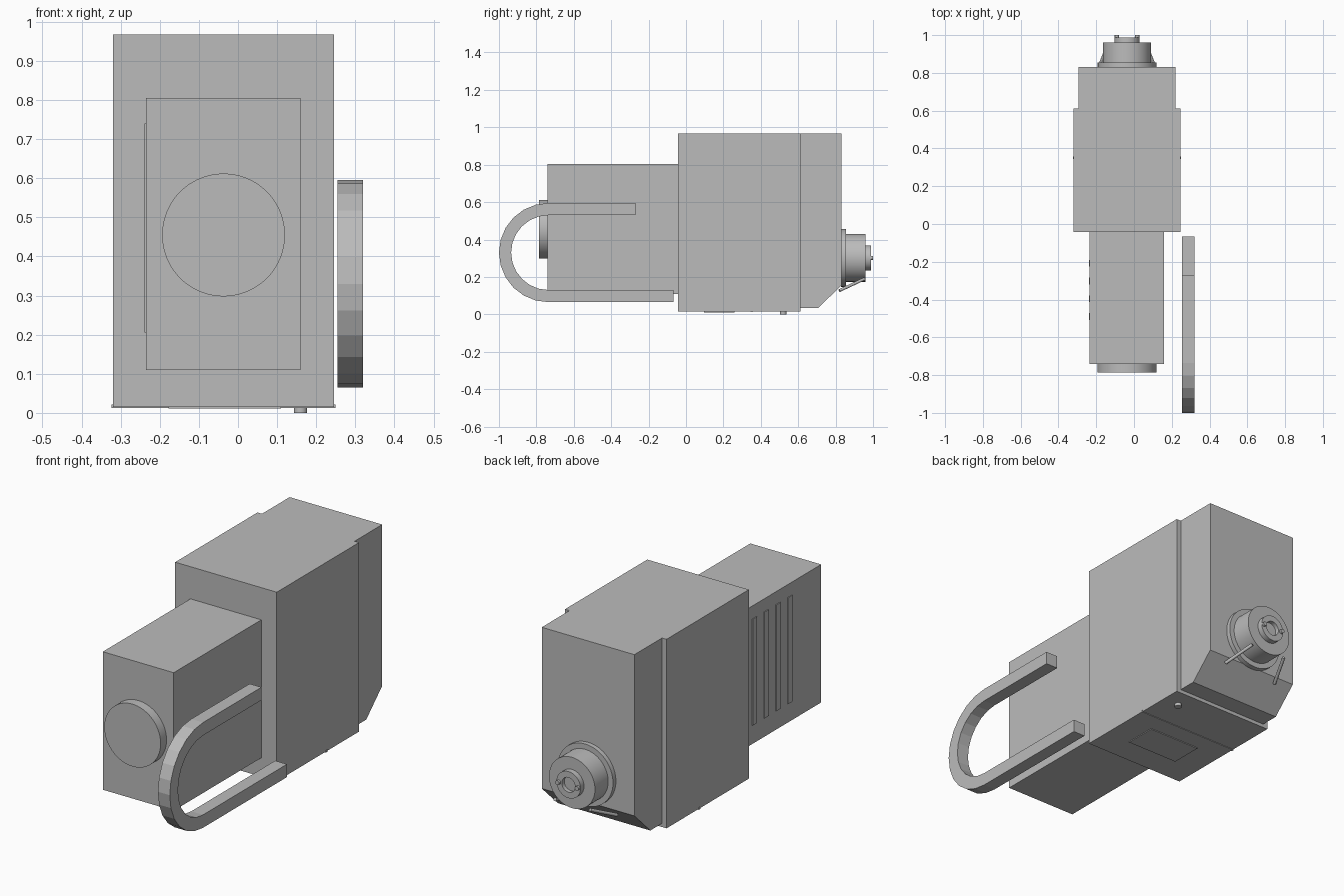
import bpy, bmesh, math
from math import pi, sin, cos
from mathutils import Vector

cube = bpy.data.objects.get("Cube")
if cube:
    bpy.data.objects.remove(cube, do_unlink=True)

grey = bpy.data.materials.new("plain grey")
grey.use_nodes = True
COLOUR = (0.5, 0.5, 0.5, 1)
grey.diffuse_color = COLOUR
grey.node_tree.nodes["Principled BSDF"].inputs["Base Color"].default_value = COLOUR


def finish(name, bm, smooth=False):
    """Turn a bmesh into a grey object."""
    bmesh.ops.recalc_face_normals(bm, faces=bm.faces)
    mesh = bpy.data.meshes.new(name)
    bm.to_mesh(mesh)
    bm.free()
    mesh.materials.append(grey)
    ob = bpy.data.objects.new(name, mesh)
    bpy.context.collection.objects.link(ob)
    if smooth:
        bpy.ops.object.select_all(action='DESELECT')
        ob.select_set(True)
        bpy.context.view_layer.objects.active = ob
        bpy.ops.object.shade_smooth_by_angle(angle=math.radians(30))
    return ob


def extrude_side(name, outline, x0, x1):
    """Extrude a (y, z) outline from x0 to x1."""
    bm = bmesh.new()
    face = bm.faces.new([bm.verts.new((x0, y, z)) for y, z in outline])
    new = bmesh.ops.extrude_face_region(bm, geom=[face])["geom"]
    moved = [v for v in new if isinstance(v, bmesh.types.BMVert)]
    bmesh.ops.translate(bm, verts=moved, vec=(x1 - x0, 0, 0))
    return finish(name, bm)


def box(name, x, y, z):
    return extrude_side(name, [(y[0], z[0]), (y[1], z[0]), (y[1], z[1]), (y[0], z[1])], *x)


def rod(name, a, b, radius, segments=64):
    """Cylinder between two points."""
    a, b = Vector(a), Vector(b)
    bm = bmesh.new()
    bmesh.ops.create_cone(bm, cap_ends=True, segments=segments, radius1=radius,
                          radius2=radius, depth=(b - a).length)
    bmesh.ops.rotate(bm, verts=bm.verts, matrix=(b - a).to_track_quat('Z', 'Y').to_matrix())
    bmesh.ops.translate(bm, verts=bm.verts, vec=(a + b) / 2)
    return finish(name, bm, True)


def lathe(name, profile, cx, cz, segments=64):
    """Spin a (radius, y) profile around a front-to-back axis."""
    bm = bmesh.new()
    verts = [bm.verts.new((cx + r, y, cz)) for r, y in profile]
    edges = [bm.edges.new(pair) for pair in zip(verts, verts[1:])]
    bmesh.ops.spin(bm, geom=verts + edges, cent=(cx, 0, cz), axis=(0, 1, 0),
                   angle=2 * pi, steps=segments)
    bmesh.ops.remove_doubles(bm, verts=bm.verts, dist=1e-4)
    return finish(name, bm, True)


# Housing
box("main_body", (-.32, .246), (-.043, .612), (.015, .967))
extrude_side("rear_body", [(.612, .033), (.705, .033), (.832, .155), (.832, .967), (.612, .967)],
             -.295, .221)
box("front_body", (-.235, .16), (-.74, -.043), (.11, .805))

# Front disc
CX = -.037
rod("front_disc", (CX, -.74, .455), (CX, -.787, .455), .157, 96)

# Vent ribs on the right side
for i in range(4):
    y = -.19 - i * .094
    box(f"vent_rib_{i + 1}", (-.239, -.235), (y - .035, y), (.205, .74))

# Underside: seam strip, raised plate and foot
box("seam_strip", (-.323, .249), (.345, .358), (.012, .022))
box("bottom_plate", (-.178, .11), (.095, .26), (.011, .015))
rod("foot_pin", (.16, .52, 0), (.16, .52, .015), .017, 32)

# U-shaped handle on the left side
CY, CZ, OUTER, INNER, STEPS = -.735, .33, .265, .2, 12


def arc(r):
    angles = [pi / 2 + pi * i / STEPS for i in range(STEPS + 1)]
    return [(CY + r * cos(t), CZ + r * sin(t)) for t in angles]


TOP_END, LOW_END = -.27, -.067
outline = ([(TOP_END, CZ + OUTER)] + arc(OUTER) + [(LOW_END, CZ - OUTER), (LOW_END, CZ - INNER)]
           + arc(INNER)[::-1] + [(TOP_END, CZ + INNER)])
extrude_side("handle", outline, .254, .32)

# Rear connector with recessed centre
KZ = .302
lathe("rear_connector", [(0, .83), (.155, .83), (.155, .855), (.128, .855), (.128, .96),
                         (.067, .96), (.067, .988), (.037, .988), (.037, .968), (0, .968)], CX, KZ)
for side, s in (("left", 1), ("right", -1)):
    rod(f"connector_pin_{side}", (CX + s * .054, .98, KZ), (CX + s * .054, 1, KZ), .011, 24)
    rod(f"brace_rod_{side}", (CX + s * .098, .955, .19), (CX + s * .153, .82, .127), .008, 16)
